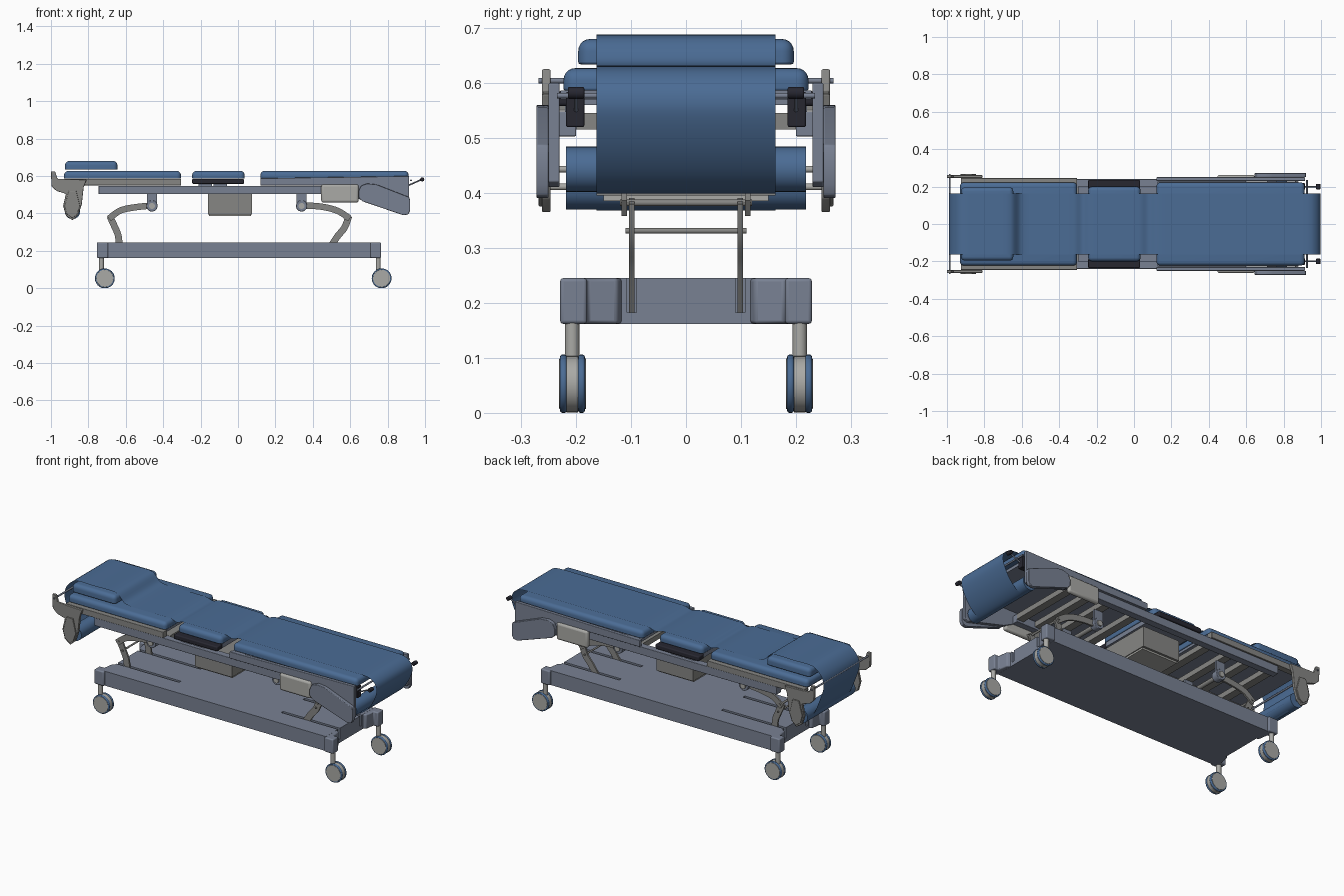
import bpy, bmesh, math
from mathutils import Vector

if "Cube" in bpy.data.objects:
    bpy.data.objects.remove(bpy.data.objects["Cube"])


def material(name, r, g, b):
    m = bpy.data.materials.new(name)
    m.diffuse_color = (r, g, b, 1)
    m.use_nodes = True
    m.node_tree.nodes["Principled BSDF"].inputs["Base Color"].default_value = m.diffuse_color
    return m


BLUE = material("blue_vinyl", 0.07, 0.15, 0.30)
STEEL = material("blue_grey_paint", 0.19, 0.22, 0.29)
GREY = material("warm_grey", 0.24, 0.24, 0.23)
LIGHT = material("light_grey", 0.40, 0.40, 0.38)
BLACK = material("black_plastic", 0.02, 0.02, 0.03)


def finish(name, bm, mat, bevel=0, mirror=False):
    bmesh.ops.recalc_face_normals(bm, faces=bm.faces)
    me = bpy.data.meshes.new(name)
    bm.to_mesh(me)
    bm.free()
    ob = bpy.data.objects.new(name, me)
    bpy.context.collection.objects.link(ob)
    if mat:
        me.materials.append(mat)
    if bevel:
        b = ob.modifiers.new("bevel", 'BEVEL')
        b.width, b.segments, b.limit_method = bevel, 3, 'ANGLE'
    if mirror:
        ob.modifiers.new("mirror", 'MIRROR').use_axis = (False, True, False)
    return ob


def extrude(name, pts, step, mat, bevel, mirror):
    bm = bmesh.new()
    face = bm.faces.new([bm.verts.new(p) for p in pts])
    new = bmesh.ops.extrude_face_region(bm, geom=[face])["geom"]
    bmesh.ops.translate(bm, vec=step, verts=[v for v in new if isinstance(v, bmesh.types.BMVert)])
    return finish(name, bm, mat, bevel, mirror)


def prism(name, pts, y0, y1, mat, bevel=0, mirror=True):
    """Side profile (x, z) extruded along y."""
    return extrude(name, [(x, y0, z) for x, z in pts], (0, y1 - y0, 0), mat, bevel, mirror)


def box(name, x0, x1, y0, y1, z0, z1, mat, bevel=0, mirror=False):
    pts = [(x0, z0), (x1, z0), (x1, z1), (x0, z1)]
    return prism(name, pts, y0, y1, mat, bevel, mirror)


def rod(name, a, b, r, mat, mirror=False, bevel=0, seg=24):
    a, b = Vector(a), Vector(b)
    bm = bmesh.new()
    bmesh.ops.create_cone(bm, cap_ends=True, segments=seg, radius1=r, radius2=r, depth=(b - a).length)
    rot = (b - a).to_track_quat('Z', 'Y').to_matrix().to_4x4()
    bmesh.ops.transform(bm, matrix=rot, verts=bm.verts)
    bmesh.ops.translate(bm, vec=(a + b) / 2, verts=bm.verts)
    return finish(name, bm, mat, bevel, mirror)


def spline(pts, n=5):
    p = [Vector(q) for q in [pts[0]] + pts + [pts[-1]]]
    out = []
    for i in range(1, len(p) - 2):
        for k in range(n):
            t = k / n
            m0, m1 = (p[i + 1] - p[i - 1]) / 2, (p[i + 2] - p[i]) / 2
            lim = (p[i + 1] - p[i]).length
            for m in (m0, m1):          # limit overshoot
                if m.length > lim:
                    m *= lim / m.length
            out.append(p[i] * (2*t**3 - 3*t**2 + 1) + m0 * (t**3 - 2*t**2 + t)
                       + p[i + 1] * (3*t**2 - 2*t**3) + m1 * (t**3 - t**2))
    return out + [p[-1]]


def curved_bar(name, pts, w, y0, y1, mat):
    c = spline(pts)
    left, right = [], []
    for i, q in enumerate(c):
        d = (c[min(i + 1, len(c) - 1)] - c[max(i - 1, 0)]).normalized()
        n = Vector((-d.y, d.x)) * w / 2
        left.append(tuple(q + n))
        right.append(tuple(q - n))
    return prism(name, left + right[::-1], y0, y1, mat)


def cushion(name, x0, x1, hw, z0, z1, r=0.022):
    bm = bmesh.new()
    bmesh.ops.create_cube(bm, size=1)
    for v in bm.verts:
        v.co = ((x0, x1)[v.co.x > 0], math.copysign(hw, v.co.y), (z0, z1)[v.co.z > 0])
    edges = [e for e in bm.edges if max(v.co.z for v in e.verts) == max(v.co.z for v in bm.verts)]
    bmesh.ops.bevel(bm, geom=edges, offset=r, segments=5, profile=0.5, affect='EDGES')
    return finish(name, bm, BLUE, 0.004)


# Base slab with open slots for the lifting struts
base = box("base_slab", -0.70, 0.712, -0.217, 0.217, 0.162, 0.245, STEEL)
for name, x0, x1 in (("left", -0.8, -0.30), ("right", 0.35, 0.8)):
    cut = box("slot_cutter_" + name, x0, x1, 0.09, 0.107, 0.183, 0.3, None, 0, True)
    cut.hide_render = cut.hide_viewport = True
    m = base.modifiers.new("slot", 'BOOLEAN')
    m.object, m.operation, m.solver = cut, 'DIFFERENCE', 'EXACT'

# Corner blocks and twin-wheel casters
for name, s, xi, xo, xs, xw in (("left", -1, 0.695, 0.755, 0.73, -0.712), ("right", 1, 0.708, 0.765, 0.75, 0.768)):
    plan = [(xi, 0.115), (xi + 0.022, 0.125), (xi + 0.03, 0.18), (xo, 0.18), (xo, 0.229), (xi, 0.229)]
    extrude(name + "_corner_block", [(s * x, y, 0.162) for x, y in plan], (0, 0, 0.083), STEEL, 0.006, True)
    rod(name + "_caster_stem", (s * xs, 0.207, 0.06), (s * xs, 0.207, 0.165), 0.013, LIGHT, True)
    for y0, y1 in ((0.184, 0.196), (0.217, 0.229)):
        rod(name + "_tyre", (xw, y0, 0.053), (xw, y1, 0.053), 0.053, BLUE, True, 0.004, 40)
    rod(name + "_caster_body", (xw, 0.196, 0.052), (xw, 0.217, 0.052), 0.051, LIGHT, True, 0, 40)
    rod(name + "_hub_cap", (xw, 0.182, 0.053), (xw, 0.2305, 0.053), 0.046, LIGHT, True, 0.001, 40)

# Lifting arms, struts, pivots and cross shafts
lifts = (("left", -0.46, [(-0.46, 0.442), (-0.55, 0.433), (-0.63, 0.415), (-0.69, 0.372)],
          [(-0.685, 0.385), (-0.66, 0.33), (-0.64, 0.28), (-0.632, 0.19)]),
         ("right", 0.34, [(0.34, 0.442), (0.44, 0.437), (0.53, 0.415), (0.598, 0.372)],
          [(0.592, 0.385), (0.57, 0.325), (0.53, 0.275), (0.475, 0.19)]))
for name, px, arm, strut in lifts:
    curved_bar(name + "_lift_arm", arm, 0.034, 0.107, 0.117, GREY)
    curved_bar(name + "_lift_strut", strut, 0.036, 0.094, 0.104, GREY)
    ex = arm[-1][0] * 0.985
    rod(name + "_lift_shaft", (ex, -0.12, 0.382), (ex, 0.12, 0.382), 0.006, GREY)
    rod(name + "_strut_brace", (strut[1][0], -0.11, 0.331), (strut[1][0], 0.11, 0.331), 0.005, GREY)
    rod(name + "_pivot", (px, 0.095, 0.44), (px, 0.135, 0.44), 0.03, STEEL, True, 0.003)
    rod(name + "_pivot_cap", (px, 0.13, 0.44), (px, 0.142, 0.44), 0.016, LIGHT, True)
    box(name + "_pivot_hanger", px - 0.027, px + 0.027, 0.118, 0.13, 0.44, 0.515, STEEL, 0, True)
    rod(name + "_pivot_shaft", (px, -0.12, 0.44), (px, 0.12, 0.44), 0.012, GREY)

# Upper frame rails, cross slats and control box
box("frame_rail", -0.745, 0.60, 0.20, 0.24, 0.503, 0.548, STEEL, 0.002, True)
for x in (-0.72, -0.58, -0.46, -0.32, 0.16, 0.34, 0.46, 0.58):
    box("cross_slat", x - 0.022, x + 0.022, -0.2, 0.2, 0.515, 0.545, GREY)
box("control_box", -0.16, 0.075, -0.163, 0.163, 0.395, 0.51, GREY)
box("control_box_lid", -0.155, 0.07, -0.15, 0.15, 0.385, 0.396, LIGHT)

# Section frames under the cushions
box("head_side_frame", -0.925, -0.305, 0.21, 0.245, 0.55, 0.584, GREY, 0.002, True)
box("head_cross_board", -0.91, -0.31, -0.21, 0.21, 0.57, 0.584, STEEL)
box("seat_board", -0.24, 0.03, -0.185, 0.185, 0.56, 0.585, STEEL)
box("seat_grip", -0.245, 0.032, 0.185, 0.235, 0.558, 0.585, BLACK, 0.006, True)
box("leg_cross_board", 0.125, 0.88, -0.228, 0.228, 0.57, 0.586, STEEL)
for x in (-0.06, 0.02):
    box("seat_post", x - 0.15, x - 0.08, 0.19, 0.22, 0.54, 0.562, STEEL, 0, True)

# Foot end side panels, covers and motor housings
prism("foot_side_panel", [(0.12, 0.55), (0.50, 0.55), (0.66, 0.47), (0.89, 0.41), (0.915, 0.42),
                          (0.915, 0.6), (0.12, 0.588)], 0.23, 0.25, STEEL, 0.003)
prism("foot_cover", [(0.645, 0.52), (0.658, 0.548), (0.69, 0.56), (0.74, 0.555), (0.915, 0.487), (0.92, 0.47),
                     (0.92, 0.415), (0.91, 0.395), (0.885, 0.39), (0.665, 0.465), (0.645, 0.485)],
      0.25, 0.272, STEEL, 0.003)
box("motor_housing", 0.445, 0.645, 0.235, 0.262, 0.458, 0.555, LIGHT, 0.012, True)

# Head end roller brackets
prism("head_bracket", [(-1, 0.625), (-0.978, 0.625), (-0.965, 0.585), (-0.81, 0.58), (-0.825, 0.54),
                       (-0.835, 0.45), (-0.855, 0.39), (-0.885, 0.364), (-0.92, 0.388), (-0.935, 0.44),
                       (-0.92, 0.505), (-0.97, 0.52), (-0.997, 0.545)], 0.246, 0.262, GREY, 0.003)
prism("head_bracket_cover", [(-0.905, 0.52), (-0.865, 0.52), (-0.845, 0.44), (-0.862, 0.392), (-0.885, 0.375),
                             (-0.915, 0.396), (-0.927, 0.44)], 0.26, 0.268, GREY, 0.002)

# Rollers, axles and tension bars
for name, x, z in (("head", -0.885, 0.411), ("foot", 0.868, 0.443)):
    rod(name + "_roller", (x, -0.218, z), (x, 0.218, z), 0.041, BLUE, False, 0, 40)
    rod(name + "_roller_axle", (x, -0.25, z), (x, 0.25, z), 0.006, LIGHT)
rod("head_tension_bar", (-0.985, -0.268, 0.604), (-0.985, 0.268, 0.604), 0.005, STEEL)
rod("foot_tension_bar", (0.925, -0.235, 0.577), (0.925, 0.235, 0.577), 0.005, STEEL)

# Foot end levers with knobs and dark lever mounts
box("lever_mount", 0.87, 0.915, 0.185, 0.218, 0.52, 0.584, BLACK, 0.003, True)
rod("lever", (0.90, 0.2, 0.545), (0.985, 0.2, 0.583), 0.004, STEEL, True)
rod("lever_knob", (0.985, 0.185, 0.582), (0.985, 0.215, 0.582), 0.011, BLACK, True, 0.003)

# Cushions
cushion("head_cushion", -0.93, -0.305, 0.223, 0.586, 0.627)
cushion("seat_cushion", -0.245, 0.035, 0.20, 0.586, 0.627)
cushion("leg_cushion", 0.12, 0.912, 0.223, 0.586, 0.627)
cushion("pillow", -0.925, -0.645, 0.196, 0.634, 0.68)

# Thin cover sheet running from roller to roller
path = [(-0.845, 0.40), (-0.885, 0.368), (-0.93, 0.42), (-0.965, 0.50), (-0.99, 0.58), (-0.975, 0.64),
        (-0.92, 0.684), (-0.80, 0.686), (-0.66, 0.684), (-0.61, 0.64), (-0.56, 0.63), (-0.32, 0.63),
        (-0.275, 0.618), (-0.235, 0.63), (0.03, 0.63), (0.078, 0.618), (0.125, 0.63), (0.50, 0.631),
        (0.88, 0.631), (0.95, 0.625), (0.988, 0.595), (0.995, 0.55), (0.965, 0.48), (0.92, 0.425),
        (0.87, 0.399), (0.83, 0.425)]
bm = bmesh.new()
rows = [[bm.verts.new((q.x, y, q.y)) for y in (-0.163, 0.163)] for q in spline(path)]
for a, b in zip(rows, rows[1:]):
    bm.faces.new((a[0], b[0], b[1], a[1]))
finish("cover_sheet", bm, BLUE)

for ob in bpy.context.collection.objects:
    if not ob.hide_render:
        ob.select_set(True)
        bpy.context.view_layer.objects.active = ob
bpy.ops.object.shade_smooth_by_angle(angle=math.radians(35))
